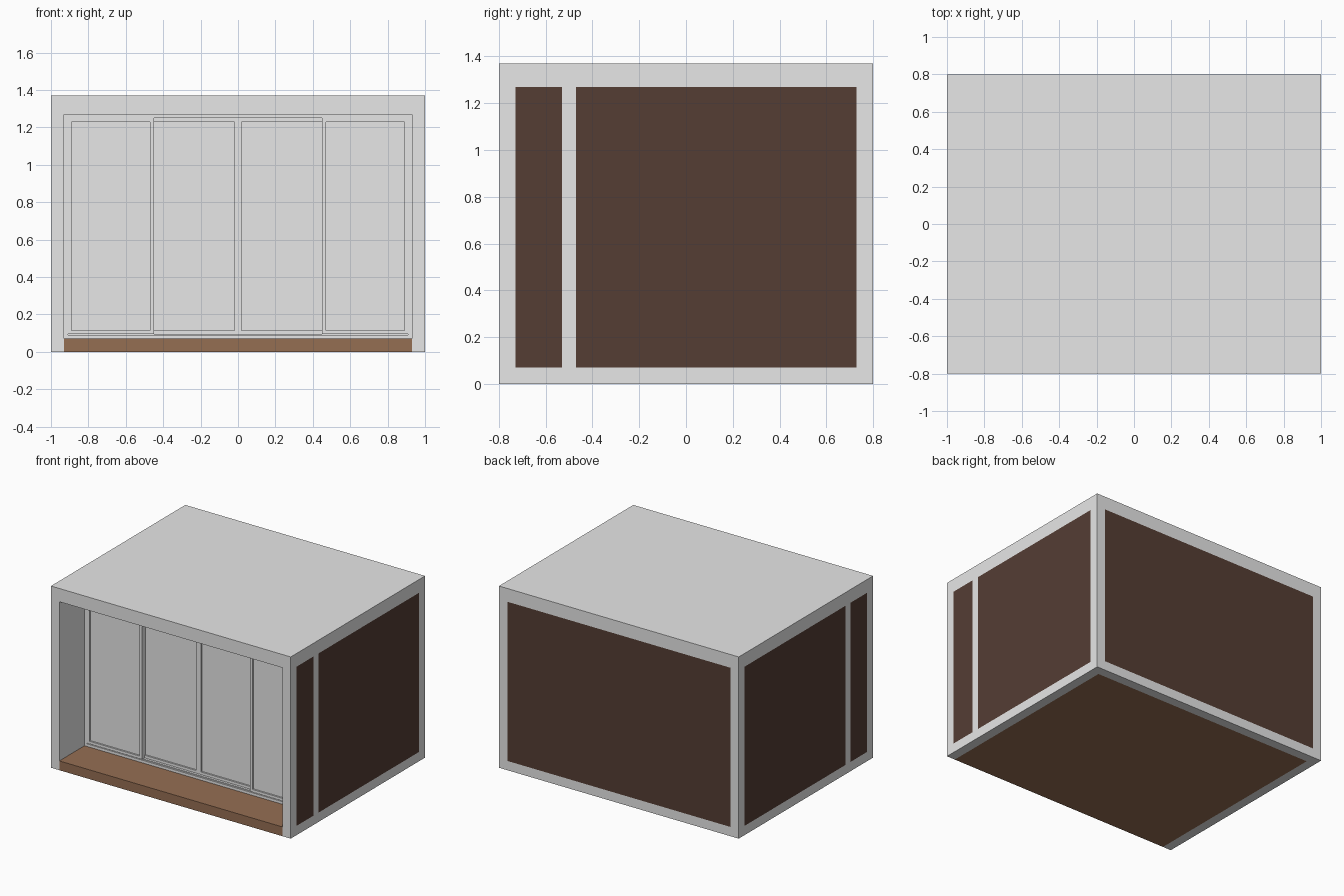
import bpy
import bmesh

cube = bpy.data.objects.get("Cube")
if cube:
    bpy.data.objects.remove(cube, do_unlink=True)


def material(name, rgb):
    m = bpy.data.materials.new(name)
    m.use_nodes = True
    m.diffuse_color = (*rgb, 1)
    m.node_tree.nodes["Principled BSDF"].inputs["Base Color"].default_value = (*rgb, 1)
    return m


GREY = material("light grey", (0.8, 0.8, 0.8))
DARK = material("dark brown", (0.09, 0.047, 0.034))
WOOD = material("deck brown", (0.3, 0.157, 0.086))

# Overall sizes
W, D, H = 1.0, 0.8, 1.37      # half width, half depth, height
T = 0.07                      # wall and floor thickness
TOP = 1.27                    # underside of the roof
GLASS_Y = -0.5                # front plane of the glazing


def add_box(bm, x, y, z):
    """Add a box spanning the given (low, high) ranges."""
    verts = bmesh.ops.create_cube(bm, size=1)["verts"]
    for v in verts:
        v.co = [r[0] if c < 0 else r[1] for c, r in zip(v.co, (x, y, z))]


def make(name, bm, *mats):
    mesh = bpy.data.meshes.new(name)
    bm.to_mesh(mesh)
    bm.free()
    for m in mats:
        mesh.materials.append(m)
    obj = bpy.data.objects.new(name, mesh)
    bpy.context.collection.objects.link(obj)
    return obj


def box(name, x, y, z, mat):
    bm = bmesh.new()
    add_box(bm, x, y, z)
    return make(name, bm, mat)


def cut(bm, axis, value):
    """Slice every face along one axis plane."""
    point, normal = [0, 0, 0], [0, 0, 0]
    point[axis], normal[axis] = value, 1
    geom = bm.verts[:] + bm.edges[:] + bm.faces[:]
    bmesh.ops.bisect_plane(bm, geom=geom, plane_co=point, plane_no=normal)


def wall(name, x, y, z, axis, outside, panels):
    """Wall with flush dark panels (ranges along the wall) on its outer face."""
    bm = bmesh.new()
    add_box(bm, x, y, z)
    for panel in panels:
        for edge in panel:
            cut(bm, 1 - axis, edge)
    cut(bm, 2, T)
    cut(bm, 2, TOP)
    for f in bm.faces:
        c = f.calc_center_median()
        on_outside = abs(c[axis] - outside) < 0.001
        in_panel = any(a < c[1 - axis] < b for a, b in panels)
        f.material_index = int(on_outside and in_panel and T < c.z < TOP)
    make(name, bm, GREY, DARK)


def window_frame(name, x, z, y, bar, depth):
    """Rectangular frame made of two stiles and two rails."""
    bm = bmesh.new()
    ys = (y, y + depth)
    for a, b in ((x[0], x[0] + bar), (x[1] - bar, x[1])):
        add_box(bm, (a, b), ys, z)
    for a, b in ((z[0], z[0] + bar), (z[1] - bar, z[1])):
        add_box(bm, (x[0] + bar, x[1] - bar), ys, (a, b))
    make(name, bm, GREY)


# Shell: roof, side walls with two panels each, back wall with one
box("roof", (-W, W), (-D, D), (TOP, H), GREY)
side_panels = [(-0.73, -0.53), (-0.47, 0.73)]
wall("left_wall", (W - T, W), (-D, D), (0, TOP), 0, W, side_panels)
wall("right_wall", (T - W, -W)[::-1], (-D, D), (0, TOP), 0, -W, side_panels)
wall("back_wall", (T - W, W - T), (D - T, D), (0, TOP), 1, D, [(T - W, W - T)])

# Deck floor running from the porch to the back wall
box("deck_floor", (T - W, W - T), (-D, D - T), (0, T), WOOD)

# Glazing: fixed surround, flush outer leaves, recessed centre leaves
BAR = 0.02
window_frame("window_surround", (T - W, W - T), (T, TOP), GLASS_Y, BAR, 0.08)
leaves = {
    "outer_right": (-0.91, -0.45, GLASS_Y),
    "centre_right": (-0.47, 0.0, GLASS_Y + 0.03),
    "centre_left": (0.0, 0.47, GLASS_Y + 0.03),
    "outer_left": (0.45, 0.91, GLASS_Y),
}
for name, (a, b, y) in leaves.items():
    window_frame(name + "_leaf", (a, b), (0.095, 1.25), y, BAR, 0.03)
    box(name + "_pane", (a + BAR, b - BAR), (y + 0.012, y + 0.018),
        (0.095 + BAR, 1.25 - BAR), GREY)
# Dark-shadowed track under the leaves
box("bottom_track", (-0.91, 0.91), (GLASS_Y + 0.012, GLASS_Y + 0.07), (0.09, 0.095), GREY)
